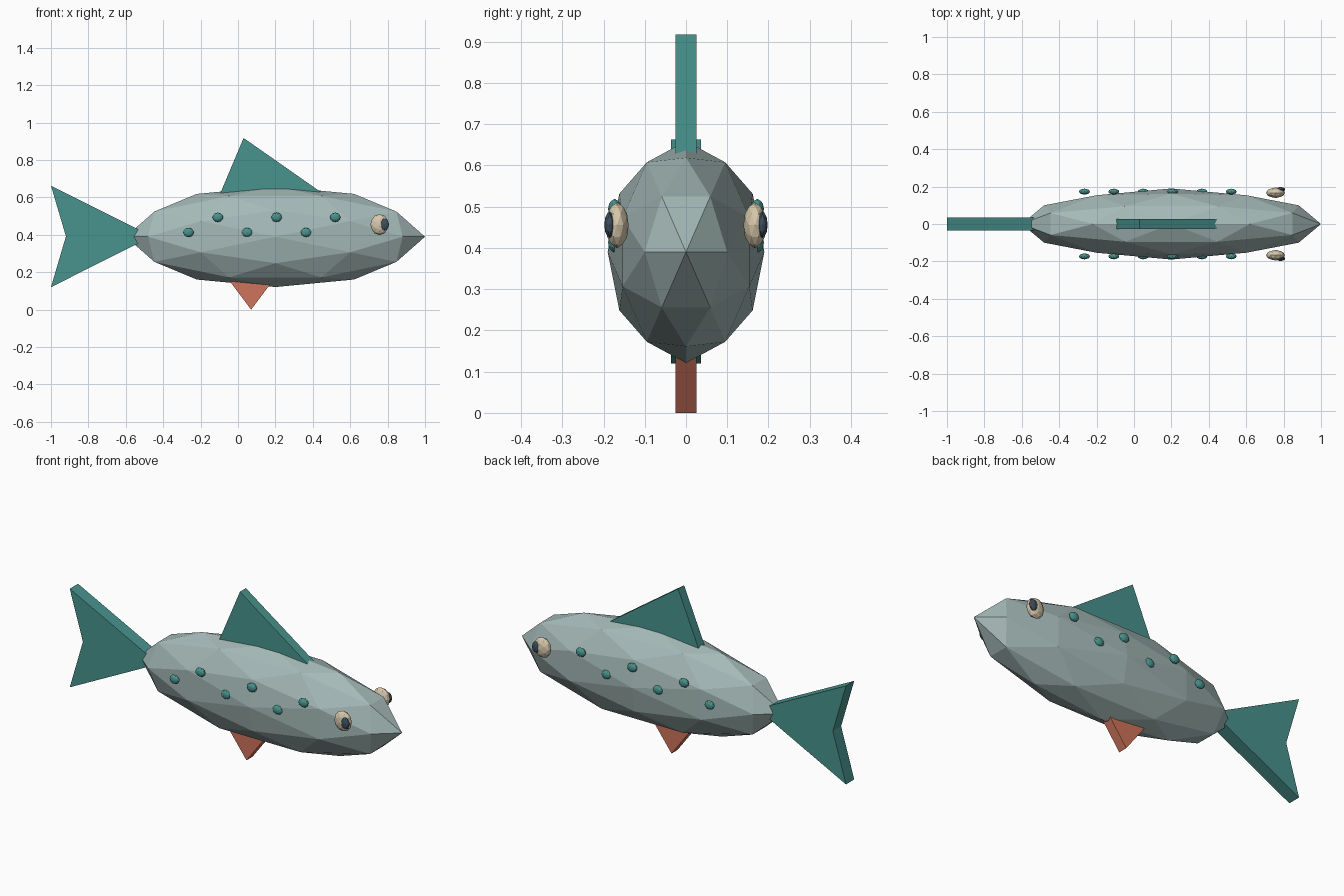
import bpy
import bmesh
from mathutils import Vector

cube = bpy.data.objects.get("Cube")
if cube:
    bpy.data.objects.remove(cube, do_unlink=True)


def material(name, rgb):
    color = [(c / 255) ** 2.2 for c in rgb] + [1.0]
    mat = bpy.data.materials.new(name)
    mat.use_nodes = True
    mat.diffuse_color = color
    bsdf = mat.node_tree.nodes["Principled BSDF"]
    bsdf.inputs["Base Color"].default_value = color
    bsdf.inputs["Roughness"].default_value = 0.8
    return mat


SCALES = material("pale grey green", (163, 184, 182))
TEAL = material("teal", (74, 146, 141))
CORAL = material("coral", (204, 115, 92))
CREAM = material("cream", (214, 199, 170))
SLATE = material("dark slate", (64, 80, 94))


def finish(name, bm, mat):
    bmesh.ops.recalc_face_normals(bm, faces=bm.faces)
    mesh = bpy.data.meshes.new(name)
    bm.to_mesh(mesh)
    bm.free()
    mesh.materials.append(mat)
    obj = bpy.data.objects.new(name, mesh)
    bpy.context.collection.objects.link(obj)
    return obj


def hull(points):
    bm = bmesh.new()
    for p in points:
        bm.verts.new(p)
    bmesh.ops.convex_hull(bm, input=bm.verts)
    return bm


def faceted_ellipsoid(name, center, radii, mat):
    # Icosahedron from three golden rectangles, split once at its edge midpoints
    phi = (1 + 5 ** 0.5) / 2
    corners = []
    for s in (-1, 1):
        for t in (-phi, phi):
            corners += [Vector((0, t, s)), Vector((s, 0, t)), Vector((t, s, 0))]
    base = hull(corners)
    points = corners + [(e.verts[0].co + e.verts[1].co) / 2 for e in base.edges]
    points = [p.normalized() for p in points]
    base.free()
    bm = hull(points)
    bmesh.ops.scale(bm, vec=radii, verts=bm.verts)
    bmesh.ops.translate(bm, vec=center, verts=bm.verts)
    return finish(name, bm, mat)


def fin(name, outline, half, mat):
    # Flat outline in the xz plane, extruded across y
    bm = bmesh.new()
    face = bm.faces.new([bm.verts.new((x, -half, z)) for x, z in outline])
    out = bmesh.ops.extrude_face_region(bm, geom=[face])
    moved = [v for v in out["geom"] if isinstance(v, bmesh.types.BMVert)]
    bmesh.ops.translate(bm, vec=(0, 2 * half, 0), verts=moved)
    return finish(name, bm, mat)


# Body
faceted_ellipsoid("body", (0.2, 0, 0.39), (0.8, 0.19, 0.269), SCALES)

# Fins
fin("tail_fin", [(-1, 0.663), (-0.92, 0.392), (-1, 0.12), (-0.46, 0.392)], 0.036, TEAL)
fin("dorsal_fin", [(-0.1, 0.61), (0.03, 0.918), (0.47, 0.61)], 0.026, TEAL)
fin("belly_fin", [(-0.08, 0.2), (0.07, 0), (0.22, 0.2)], 0.026, CORAL)

# Eyes and spots on both flanks
for side, s in (("right", -1), ("left", 1)):
    faceted_ellipsoid(f"{side}_eye", (0.757, s * 0.167, 0.455), (0.05, 0.028, 0.056), CREAM)
    faceted_ellipsoid(f"{side}_pupil", (0.783, s * 0.185, 0.456), (0.025, 0.013, 0.032), SLATE)
    for i in range(6):
        spot = (-0.265 + i * 0.157, s * 0.173, 0.494 if i % 2 else 0.413)
        faceted_ellipsoid(f"{side}_spot_{i + 1}", spot, (0.029, 0.016, 0.025), TEAL)
